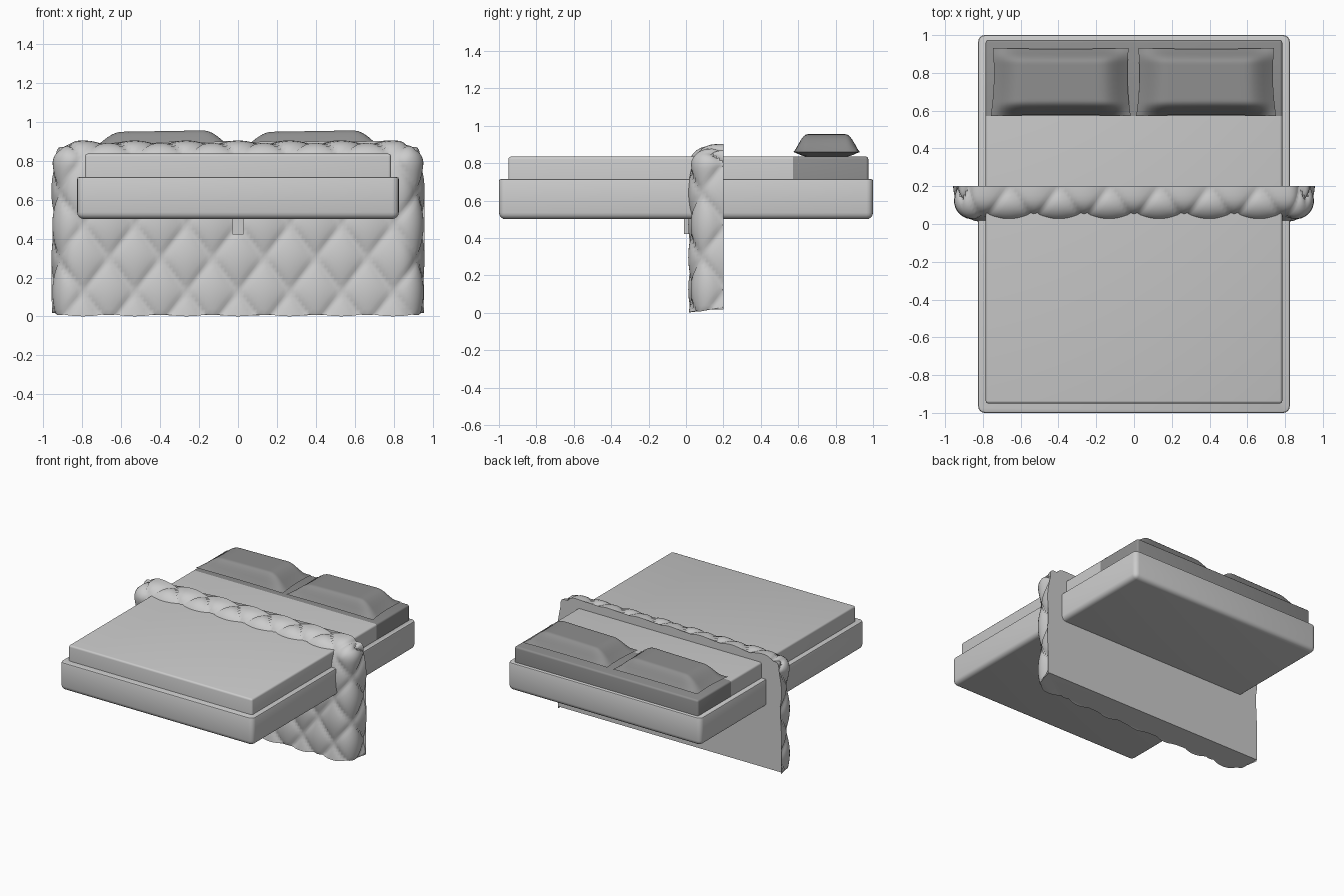
import bpy, bmesh
from math import sin, cos, pi, sqrt, radians, hypot
from mathutils import Vector

if "Cube" in bpy.data.objects:
    bpy.data.objects.remove(bpy.data.objects["Cube"])


def material(name, grey):
    m = bpy.data.materials.new(name)
    m.use_nodes = True
    m.diffuse_color = (grey, grey, grey, 1)
    m.node_tree.nodes["Principled BSDF"].inputs["Base Color"].default_value = (grey, grey, grey, 1)
    return m


light = material("light grey fabric", 0.6)
dark = material("dark grey linen", 0.27)


def finish(name, bm, mats, angle=35):
    bmesh.ops.recalc_face_normals(bm, faces=bm.faces)
    mesh = bpy.data.meshes.new(name)
    bm.to_mesh(mesh)
    bm.free()
    for m in mats:
        mesh.materials.append(m)
    ob = bpy.data.objects.new(name, mesh)
    bpy.context.collection.objects.link(ob)
    bpy.ops.object.select_all(action='DESELECT')
    ob.select_set(True)
    bpy.context.view_layer.objects.active = ob
    bpy.ops.object.shade_smooth_by_angle(angle=radians(angle))
    return ob


def block(lo, hi):
    bm = bmesh.new()
    bmesh.ops.create_cube(bm, size=1)
    lo, hi = Vector(lo), Vector(hi)
    for v in bm.verts:
        v.co = (lo + hi) / 2 + v.co * (hi - lo)
    return bm


def round_edges(bm, test, width, segments=4):
    edges = [e for e in bm.edges if test(*(v.co for v in e.verts))]
    bmesh.ops.bevel(bm, geom=edges, offset=width, segments=segments, profile=0.5, affect='EDGES')


def grid_faces(bm, rows):
    for a, b in zip(rows, rows[1:]):
        for i in range(len(a) - 1):
            bm.faces.new((a[i], a[i + 1], b[i + 1], b[i]))


# Upholstered base, rounded underneath and at the corners
bm = block((-0.825, -1, 0.5), (0.825, 1, 0.715))
round_edges(bm, lambda a, b: min(a.z, b.z) < 0.6, 0.035)
round_edges(bm, lambda a, b: min(a.z, b.z) > 0.71, 0.01, 2)
finish("bed_base", bm, [light])

# Mattress, with the dark sheet showing at the head end
fold = 0.572
bm = block((-0.785, -0.95, 0.7), (0.785, 0.975, 0.835))
round_edges(bm, lambda a, b: max(a.z, b.z) > 0.8, 0.014, 3)
bmesh.ops.bisect_plane(bm, geom=bm.verts[:] + bm.edges[:] + bm.faces[:],
                       plane_co=(0, fold, 0), plane_no=(0, 1, 0))
for f in bm.faces:
    f.material_index = int(f.calc_center_median().y > fold)
finish("mattress", bm, [light, dark])

# Small support under the base
finish("support_block", block((-0.028, -0.012, 0.42), (0.028, 0.08, 0.51)), [light])

# Headboard: a quilted sheet wrapped over the sides and top, flat at the back
CELL_W, CELL_H, CROSS_Z = 0.265, 0.345, 0.47
FLAT_X, FLAT_Z, RADIUS = 0.83, 0.775, 0.1
FRONT, BACK, PUFF = 0.04, 0.2, 0.028
ARC = RADIUS * pi / 2
WRAP = ARC + BACK - FRONT - RADIUS


def quilt(u, v):
    a, b = u / CELL_W, (v - CROSS_Z) / CELL_H
    return sqrt(abs(sin(pi * (a + b)) * sin(pi * (a - b))))


def wrap(u, v):
    ex = max(abs(u) - FLAT_X, 0) * (1 if u > 0 else -1)
    ez = max(v - FLAT_Z, 0)
    d = max(abs(ex), ez)
    out = Vector((ex, 0, ez)) / (hypot(ex, ez) or 1)
    t = min(d / ARC, 1) * pi / 2
    p = Vector((u - ex, FRONT + RADIUS * (1 - cos(t)) + max(d - ARC, 0), v - ez))
    p += out * RADIUS * sin(t)
    h = quilt(u, v)
    p += (out * sin(t) + Vector((0, -cos(t), 0))) * PUFF * h
    if v == 0:
        p.z = max(0.012 * (1 - h), 0.03 * (p.y - FRONT) / (BACK - FRONT))
    return p


half, top = FLAT_X + WRAP, FLAT_Z + WRAP
du, dv = CELL_W / 16, CELL_H / 16
n = int(half / du)
us = [-half] + [i * du for i in range(-n, n + 1)] + [half]
v0 = CROSS_Z % dv
vs = [0] + [v0 + i * dv for i in range(int((top - v0) / dv) + 1)] + [top]
bm = bmesh.new()
rows = [[bm.verts.new(wrap(u, v)) for u in us] for v in vs]
grid_faces(bm, rows)
bm.faces.new(rows[0])
bm.faces.new([r[0] for r in rows] + rows[-1][1:-1] + [r[-1] for r in reversed(rows)])
bmesh.ops.triangulate(bm, faces=[f for f in bm.faces if len(f.verts) > 4])
finish("quilted_headboard", bm, [light], 40)


# Pillows: flat rim, steep sides and a broad crown
def ease(t):
    t = min(max((1 - abs(t)) / 0.42, 0), 1)
    return sin(t * pi / 2) ** 1.2


def pillow(name, cx):
    bm = bmesh.new()
    count = 28
    steps = [2 * i / count - 1 for i in range(count + 1)]
    for height, tilt in ((0.092, 0.006), (-0.024, 0)):
        rows = []
        for t in steps:
            row = []
            for s in steps:
                x = cx + 0.365 * s * (0.97 + 0.03 * t * t - 0.015 * t)
                y = 0.752 + 0.18 * t * (0.97 + 0.03 * s * s)
                z = 0.859 + (height + tilt * s) * ease(s) * ease(t)
                row.append(bm.verts.new((x, y, z)))
            rows.append(row)
        grid_faces(bm, rows)
    bmesh.ops.remove_doubles(bm, verts=bm.verts, dist=0.0002)
    finish(name, bm, [dark], 50)


pillow("right_pillow", -0.388)
pillow("left_pillow", 0.382)
